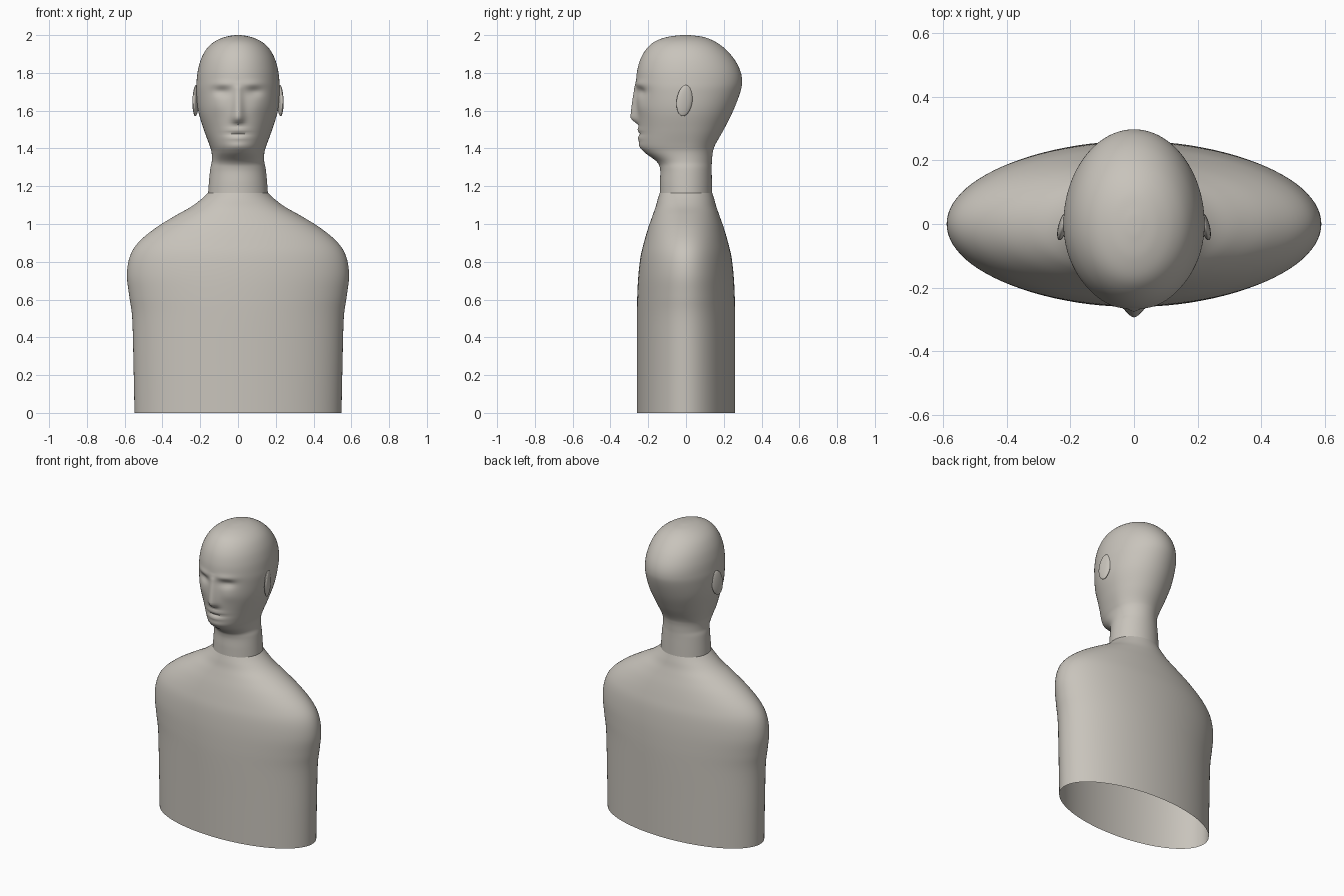
import bpy, bmesh, math
from mathutils import Vector

cube = bpy.data.objects.get("Cube")
if cube:
    bpy.data.objects.remove(cube, do_unlink=True)

STONE = (0.58, 0.55, 0.50, 1)
mat = bpy.data.materials.new("warm grey")
mat.use_nodes = True
mat.diffuse_color = STONE
bsdf = mat.node_tree.nodes["Principled BSDF"]
bsdf.inputs["Base Color"].default_value = STONE
bsdf.inputs["Roughness"].default_value = 0.6


def smooth_rows(rows, steps):
    """Catmull-Rom interpolation of the cross-section rows."""
    rows = [Vector(r) for r in rows]
    out = []
    for i in range(len(rows) - 1):
        a, b, c = rows[max(i - 1, 0)], rows[i], rows[i + 1]
        d = rows[min(i + 2, len(rows) - 1)]
        for k in range(steps):
            t = k / steps
            out.append(0.5 * (2 * b + (c - a) * t + (2 * a - 5 * b + 4 * c - d) * t**2
                              + (3 * b - a - 3 * c + d) * t**3))
    return out + [rows[-1]]


def finish(obj, angle):
    obj.data.materials.append(mat)
    bpy.ops.object.select_all(action="DESELECT")
    obj.select_set(True)
    bpy.context.view_layer.objects.active = obj
    bpy.ops.object.shade_smooth_by_angle(angle=math.radians(angle))


def loft(name, rows, steps, segments, relief=None, cap=False):
    """Skin elliptical rings given as (height, half width, front, back)."""
    bm = bmesh.new()
    rings = []
    for z, rx, front, back in smooth_rows(rows, steps):
        ring = []
        for s in range(segments):
            a = math.tau * s / segments
            x, sy = rx * math.cos(a), math.sin(a)
            y = sy * (back if sy > 0 else front)
            if relief and sy < 0:
                y -= relief(x, z) * min(1, -2 * sy)
            ring.append(bm.verts.new((x, y, z)))
        rings.append(ring)
    for low, high in zip(rings, rings[1:]):
        for s in range(segments):
            n = (s + 1) % segments
            bm.faces.new((low[s], low[n], high[n], high[s]))
    if cap:
        bm.faces.new(rings[-1])
    mesh = bpy.data.meshes.new(name)
    bm.to_mesh(mesh)
    bm.free()
    obj = bpy.data.objects.new(name, mesh)
    bpy.context.collection.objects.link(obj)
    finish(obj, 50)


def bump(v, centre, width):
    return math.exp(-((v - centre) / width) ** 2)


def face_relief(x, z):
    """Outward height of the brow, eyes, nose, mouth and chin."""
    ax = abs(x)
    nose = 0
    if 1.5 < z < 1.76:
        t = min(1, max(0, (1.74 - z) / 0.17))
        under = min(1, max(0, (z - 1.525) / 0.03))
        nose = (0.006 + 0.03 * t) * under * bump(x, 0, 0.02 + 0.012 * t)
        nose *= min(1, (1.76 - z) / 0.04)
    brow = 0.006 * bump(ax, 0.08, 0.06) * bump(z, 1.74, 0.02)
    socket = -0.016 * bump(ax, 0.085, 0.045) * bump(z, 1.7, 0.025)
    cheek = 0.005 * bump(ax, 0.1, 0.05) * bump(z, 1.62, 0.04)
    lips = 0.007 * bump(x, 0, 0.06) * (bump(z, 1.497, 0.012) + bump(z, 1.455, 0.012))
    mouth = -0.006 * bump(x, 0, 0.06) * bump(z, 1.477, 0.008)
    chin = 0.005 * bump(x, 0, 0.06) * bump(z, 1.415, 0.02)
    return nose + brow + socket + cheek + lips + mouth + chin


# Torso, open at the base
torso_rows = [
    (0, .548, .26), (.25, .553, .26), (.5, .56, .26), (.62, .576, .258),
    (.73, .588, .252), (.83, .572, .24), (.905, .525, .222), (.98, .435, .2),
    (1.045, .33, .177), (1.09, .25, .161), (1.13, .196, .15), (1.165, .158, .139),
]
loft("torso", [(z, rx, ry, ry) for z, rx, ry in torso_rows], 5, 96)

# Neck and head
head_rows = [
    (1.15, .159, .139, .138), (1.22, .154, .138, .137), (1.29, .147, .137, .136),
    (1.33, .139, .155, .137), (1.38, .14, .22, .142), (1.42, .152, .245, .155),
    (1.5, .181, .25, .2), (1.6, .211, .26, .25), (1.7, .221, .264, .288),
    (1.76, .219, .264, .297), (1.82, .211, .257, .284), (1.88, .193, .238, .25),
    (1.93, .164, .207, .204), (1.965, .125, .167, .155), (1.988, .076, .108, .1),
    (1.998, .03, .045, .04), (2, .004, .006, .006),
]
loft("neck_and_head", head_rows, 8, 160, face_relief, cap=True)

# Ears
for side, label in ((1, "left"), (-1, "right")):
    bpy.ops.mesh.primitive_uv_sphere_add(
        segments=32, ring_count=16, radius=1, location=(side * .224, -.008, 1.653),
        rotation=(math.radians(-8), 0, side * math.radians(14)))
    ear = bpy.context.object
    ear.name = label + "_ear"
    ear.scale = (.014, .043, .083)
    finish(ear, 60)
